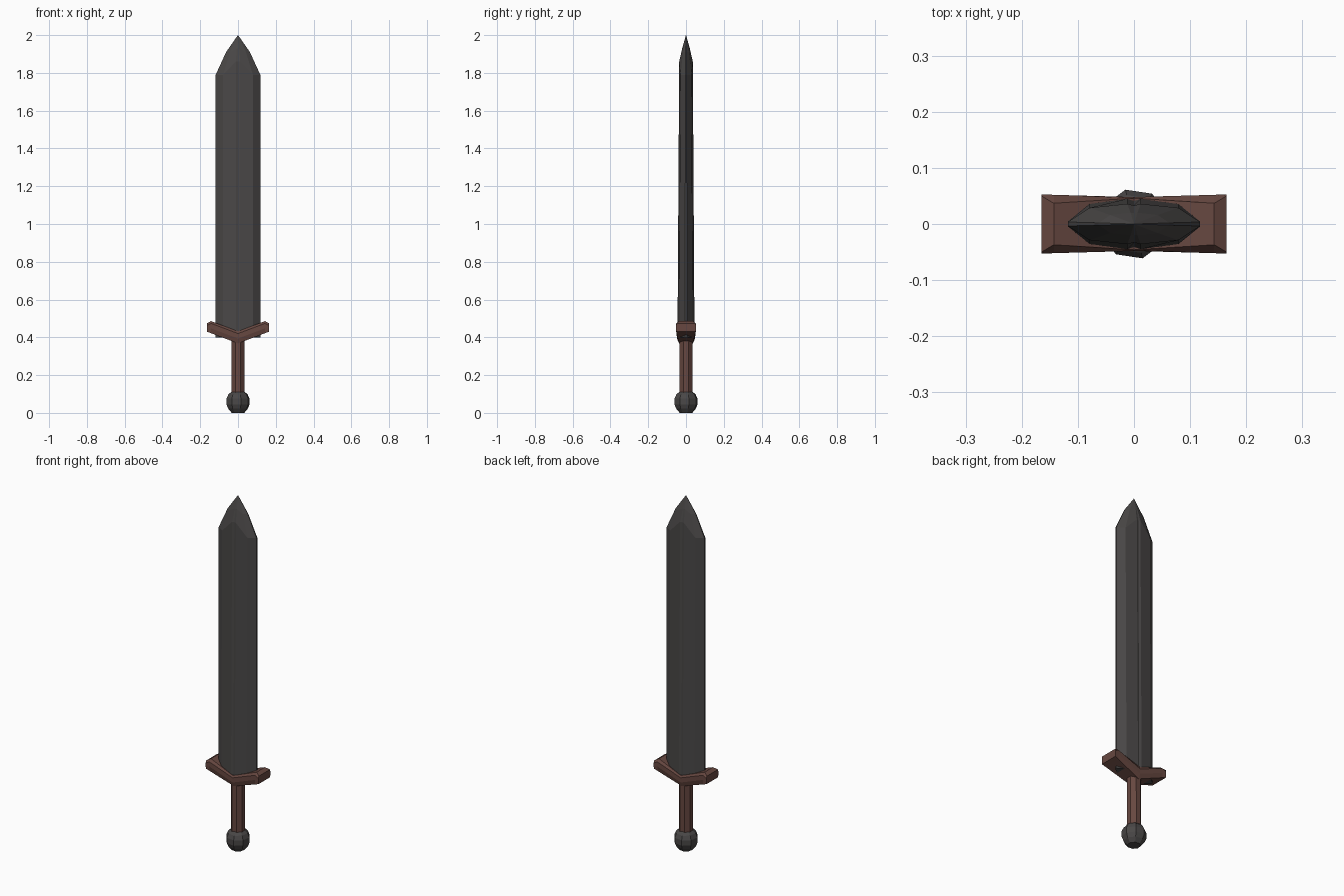
import bpy, bmesh, math

cube = bpy.data.objects.get("Cube")
if cube:
    bpy.data.objects.remove(cube, do_unlink=True)


def material(name, rgb):
    m = bpy.data.materials.new(name)
    m.use_nodes = True
    m.diffuse_color = (*rgb, 1)
    bsdf = m.node_tree.nodes["Principled BSDF"]
    bsdf.inputs["Base Color"].default_value = (*rgb, 1)
    bsdf.inputs["Roughness"].default_value = 0.7
    return m


STEEL = material("dark steel", (0.068, 0.064, 0.063))
LEATHER = material("brown leather", (0.135, 0.064, 0.052))


def loft(name, rings, mat):
    """Skin a list of equal-length closed rings and cap both ends."""
    bm = bmesh.new()
    loops = [[bm.verts.new(p) for p in ring] for ring in rings]
    n = len(loops[0])
    for a, b in zip(loops, loops[1:]):
        for i in range(n):
            j = (i + 1) % n
            bm.faces.new((a[i], a[j], b[j], b[i]))
    bm.faces.new(loops[0])
    bm.faces.new(loops[-1])
    bmesh.ops.remove_doubles(bm, verts=bm.verts, dist=0.0002)
    bmesh.ops.recalc_face_normals(bm, faces=bm.faces)
    mesh = bpy.data.meshes.new(name)
    bm.to_mesh(mesh)
    bm.free()
    mesh.materials.append(mat)
    obj = bpy.data.objects.new(name, mesh)
    bpy.context.collection.objects.link(obj)
    return obj


def lathe(name, profile, sides, turn, mat):
    """Faceted turned part from (radius, height) pairs."""
    angles = [turn + math.tau * i / sides for i in range(sides)]
    return loft(name, [[(r * math.cos(a), r * math.sin(a), z) for a in angles]
                       for r, z in profile], mat)


def blade_ring(w, t, z, groove, z_mid):
    """Flattened section with a thin edge and a narrow central groove."""
    quarter = [(w, 0.1 * t, z), (0.67 * w, 0.8 * t, z),
               (0.1 * w, t, z_mid), (0, t - groove, z_mid)]
    front = quarter + [(-x, y, h) for x, y, h in quarter[-2::-1]]
    return front + [(-x, -y, h) for x, y, h in front]


# Blade, with a shoulder where it narrows to the point
loft("blade", [blade_ring(0.118, 0.045, 0.40, 0.004, 0.40),
               blade_ring(0.118, 0.036, 1.79, 0.003, 1.86),
               blade_ring(0.063, 0.020, 1.91, 0, 1.93),
               blade_ring(0.0004, 0.0004, 2.0, 0, 2.0)], STEEL)


# Guard: swept up to both ends, with chamfered tips
def guard_ring(x, low, high, y_low, y_mid, y_top):
    mid = high - 0.012
    side = [(x, y_low, low), (x, y_mid, low + 0.4 * (high - low)),
            (x, y_mid, mid), (x, y_top, high)]
    return side + [(x, -y, z) for x, y, z in reversed(side)]


right_half = [guard_ring(-0.165, 0.43, 0.474, 0.052, 0.053, 0.050),
              guard_ring(-0.143, 0.422, 0.486, 0.050, 0.052, 0.037)]
left_half = [[(-x, y, z) for x, y, z in ring] for ring in reversed(right_half)]
centre = [guard_ring(0, 0.368, 0.432, 0.036, 0.048, 0.046)]
loft("guard", right_half + centre + left_half, LEATHER)

# Grip and pommel
lathe("grip", [(0.038, 0.10), (0.037, 0.40)], 8, math.pi / 8, LEATHER)
lathe("pommel", [(0.034, 0), (0.053, 0.022), (0.063, 0.045), (0.063, 0.075),
                 (0.053, 0.097), (0.034, 0.114)], 8, math.radians(14), STEEL)
